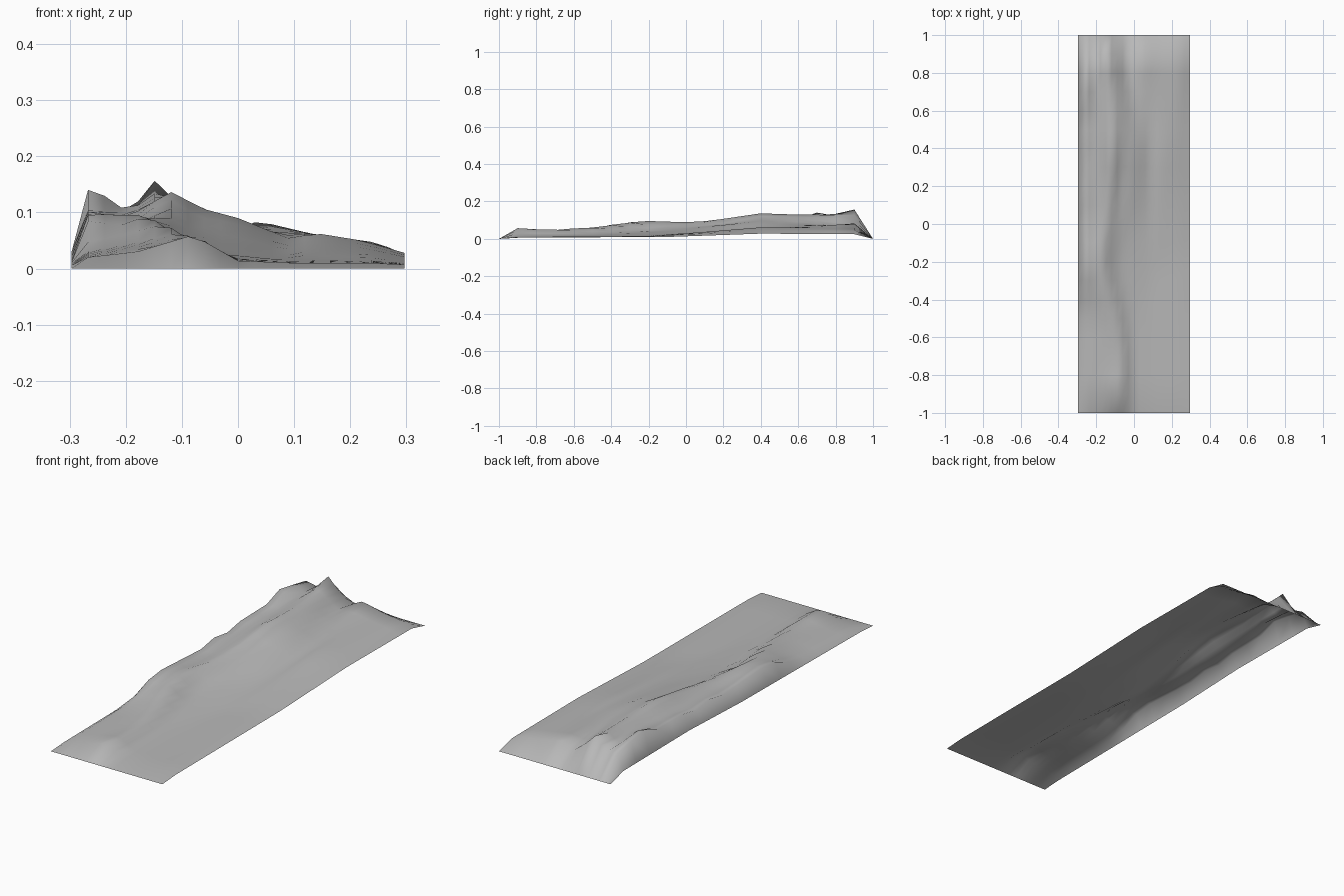
import bpy, bmesh

HALF_W, SEG = 0.297, 20

# Guide lines running along the strip, west to east: (y, x, z)
left_edge = [(-.9, -.297, .006), (0, -.297, .015), (.4, -.297, .03), (.9, -.297, .026)]
west_crest = [(-.9, -.27, .02), (-.5, -.27, .03), (-.4, -.27, .047), (-.3, -.267, .085), (-.2, -.265, .102),
              (.1, -.267, .08), (.2, -.267, .098), (.3, -.267, .084), (.4, -.267, .102), (.6, -.267, .106),
              (.7, -.265, .149), (.8, -.262, .14), (.9, -.267, .105)]
gully = [(-.9, -.18, .03), (-.5, -.19, .045), (-.2, -.22, .093), (0, -.2, .073), (.4, -.2, .09),
         (.7, -.2, .103), (.9, -.2, .09)]
main_crest = [(-.9, -.08, .06), (-.7, -.06, .05), (-.5, -.1, .065), (-.3, -.16, .095), (-.2, -.185, .1),
              (0, -.15, .09), (.2, -.12, .108), (.4, -.12, .137), (.6, -.12, .13), (.8, -.14, .14),
              (.9, -.15, .158)]
side_gully = [(-.9, -.04, .037), (-.5, -.06, .042), (-.2, -.14, .07), (0, -.09, .063), (.2, -.08, .075),
              (.4, -.06, .106), (.6, -.06, .107), (.9, -.09, .1)]
east_foot = [(-.9, 0, .014), (-.5, -.02, .02), (-.2, -.09, .042), (0, -.03, .048), (.2, -.02, .074),
             (.4, 0, .09), (.6, -.01, .08), (.9, -.03, .055)]
shoulder = [(-.9, .1, .01), (-.3, .08, .016), (0, .08, .028), (.4, .09, .054), (.7, .06, .07), (.9, .035, .085)]
east_bump = [(-.9, .14, .01), (-.2, .14, .016), (.1, .14, .038), (.4, .14, .063), (.9, .14, .06)]
east_rise = [(-.9, .24, .01), (-.2, .24, .015), (.1, .23, .03), (.4, .22, .05), (.9, .25, .046)]
right_edge = [(-.9, .297, .007), (-.1, .297, .01), (.4, .297, .028), (.9, .297, .025)]
GUIDES = [left_edge, west_crest, gully, main_crest, side_gully, east_foot, shoulder, east_bump,
          east_rise, right_edge]


def along(line, y):
    """Point (x, z) on a guide line at y."""
    for a, b in zip(line, line[1:]):
        if y <= b[0] + 1e-5:
            t = max(0, (y - a[0]) / (b[0] - a[0]))
            return a[1] + (b[1] - a[1]) * t, a[2] + (b[2] - a[2]) * t
    return line[-1][1:]


def height(x, y):
    """Loft across the guide lines; both short ends drop to the ground."""
    if abs(y) > .99:
        return 0
    section = [along(g, y) for g in GUIDES]
    for (x0, z0), (x1, z1) in zip(section, section[1:]):
        if x <= x1 + 1e-5:
            return z0 + (z1 - z0) * max(0, (x - x0) / (x1 - x0))
    return section[-1][1]


# Terrain strip
bm = bmesh.new()
bmesh.ops.create_grid(bm, x_segments=SEG, y_segments=SEG, size=1)
for v in bm.verts:
    v.co.x *= HALF_W
    v.co.z = height(v.co.x, v.co.y)
for f in bm.faces:
    f.smooth = True
mesh = bpy.data.meshes.new("terrain")
bm.to_mesh(mesh)
bm.free()

# Dark grey rock colour
rock = bpy.data.materials.new("dark_grey")
rock.diffuse_color = (.48, .48, .48, 1)
mesh.materials.append(rock)
bpy.context.collection.objects.link(bpy.data.objects.new("terrain", mesh))
